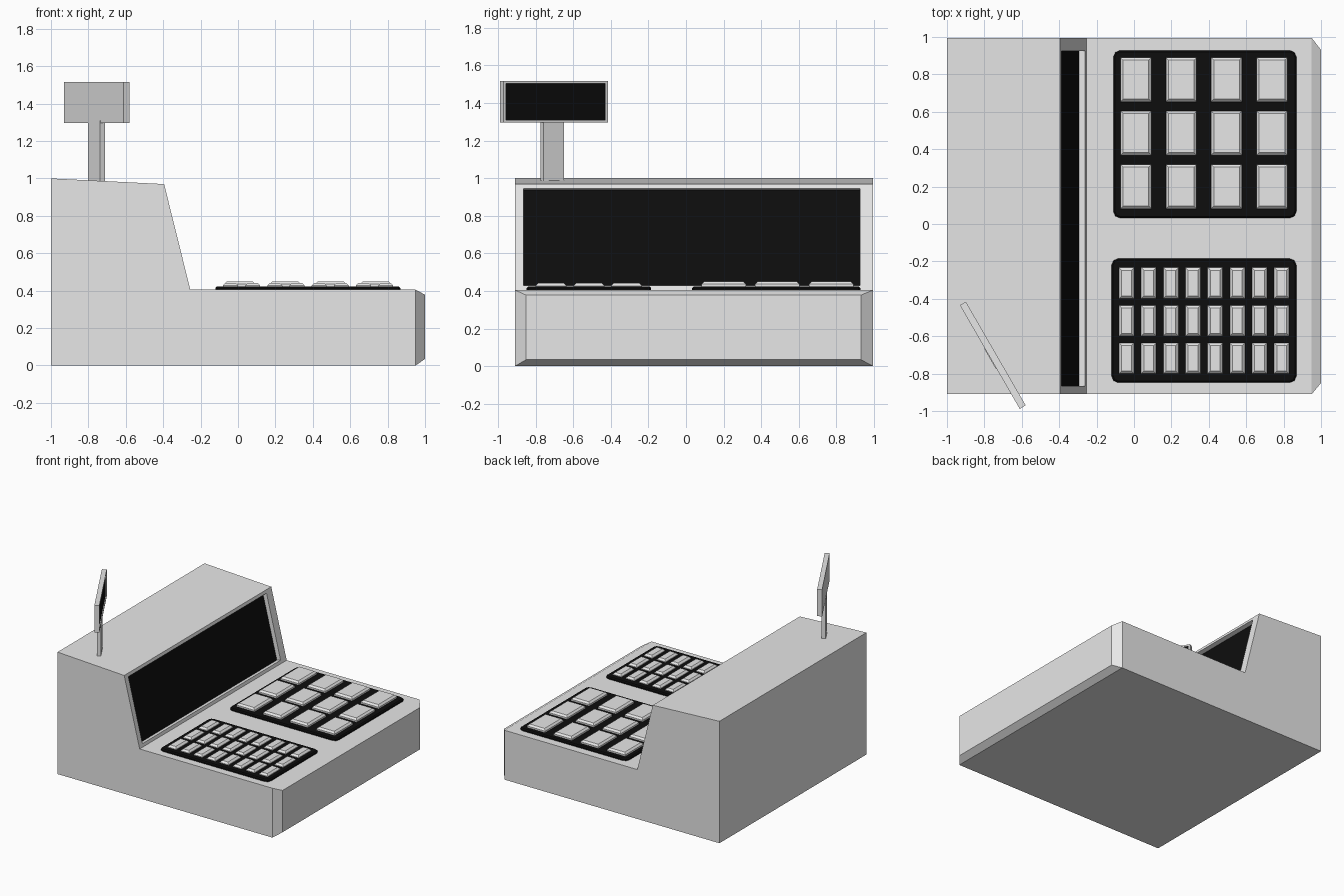
import bpy
import bmesh
from math import radians
from mathutils import Matrix, Vector

if "Cube" in bpy.data.objects:
    bpy.data.objects.remove(bpy.data.objects["Cube"])


def material(name, value):
    mat = bpy.data.materials.new(name)
    mat.use_nodes = True
    colour = (value, value, value, 1)
    mat.diffuse_color = colour
    mat.node_tree.nodes["Principled BSDF"].inputs["Base Color"].default_value = colour
    return mat


GREY = material("light grey casing", 0.8)
BLACK = material("black panel", 0.004)


def finish(name, bm, mats):
    bmesh.ops.recalc_face_normals(bm, faces=bm.faces[:])
    mesh = bpy.data.meshes.new(name)
    bm.to_mesh(mesh)
    bm.free()
    for mat in mats:
        mesh.materials.append(mat)
    obj = bpy.data.objects.new(name, mesh)
    bpy.context.collection.objects.link(obj)
    return obj


def box(bm, size, centre):
    matrix = Matrix.Translation(centre) @ Matrix.Diagonal((*size, 1))
    return bmesh.ops.create_cube(bm, size=1, matrix=matrix)["verts"]


def inset(bm, face, low, high, place):
    """Inset a face; place(y, z) gives each new corner from the y and z bounds."""
    bmesh.ops.inset_individual(bm, faces=[face], thickness=0.005)
    mid = face.calc_center_median()
    for v in face.verts:
        y = low[0] if v.co.y < mid.y else high[0]
        z = low[1] if v.co.z < mid.z else high[1]
        v.co = place(y, z)


def recess(bm, face, depth):
    """Push a face inwards with straight walls and paint it black."""
    face.normal_update()
    normal = face.normal.copy()
    bmesh.ops.inset_individual(bm, faces=[face], thickness=0)
    for v in face.verts:
        v.co -= normal * depth
    face.material_index = 1


# Casing: side profile pulled across the width
profile = [(-1, 0), (-1, 1), (-0.395, 0.97), (-0.255, 0.405), (0.95, 0.405), (0.95, 0)]
bm = bmesh.new()
side = bm.faces.new([bm.verts.new((x, -0.91, z)) for x, z in profile])
pulled = bmesh.ops.extrude_face_region(bm, geom=[side], use_keep_orig=True)["geom"]
for v in pulled:
    if isinstance(v, bmesh.types.BMVert):
        v.co.y = 0.995
bmesh.ops.recalc_face_normals(bm, faces=bm.faces[:])
display = next(f for f in bm.faces if f.normal.x > 0.5 and f.calc_center_median().x < 0)
drawer = next(f for f in bm.faces if f.normal.x > 0.9 and f.calc_center_median().x > 0.9)

# Sloped main screen sunk into the casing
inset(bm, display, (-0.865, 0.43), (0.925, 0.945),
      lambda y, z: Vector((-0.255 - 0.14 * (z - 0.405) / 0.565, y, z)))
recess(bm, display, 0.035)

# Raised drawer front with chamfered rim
inset(bm, drawer, (-0.85, 0.035), (0.93, 0.378), lambda y, z: Vector((1, y, z)))
finish("casing", bm, [GREY, BLACK])


def keypad_base(name, x0, x1, y0, y1):
    bm = bmesh.new()
    box(bm, (x1 - x0, y1 - y0, 0.025), ((x0 + x1) / 2, (y0 + y1) / 2, 0.4105))
    upright = [e for e in bm.edges if abs(e.verts[0].co.z - e.verts[1].co.z) > 0.01]
    bmesh.ops.bevel(bm, geom=upright, offset=0.035, segments=2, profile=0.5, affect="EDGES")
    rim = [e for e in bm.edges if all(v.co.z > 0.42 for v in e.verts)]
    bmesh.ops.bevel(bm, geom=rim, offset=0.008, segments=1, affect="EDGES")
    finish(name, bm, [BLACK])


def key_grid(name, xs, ys, width, length, top):
    bm = bmesh.new()
    for x in xs:
        for y in ys:
            box(bm, (width, length, top - 0.41), (x, y, (top + 0.41) / 2))
    crown = [e for e in bm.edges if all(v.co.z > top - 0.005 for v in e.verts)]
    bmesh.ops.bevel(bm, geom=crown, offset=0.014, segments=1, affect="EDGES")
    finish(name, bm, [GREY])


# Large and small keypads
keypad_base("large_keypad", -0.11, 0.868, 0.032, 0.928)
key_grid("large_keys", [0.01 + 0.2425 * i for i in range(4)],
         [0.2 + 0.286 * i for i in range(3)], 0.165, 0.237, 0.45)
keypad_base("small_keypad", -0.12, 0.868, -0.848, -0.185)
key_grid("small_keys", [-0.04 + 0.1185 * i for i in range(8)],
         [-0.718 + 0.201 * i for i in range(3)], 0.08, 0.165, 0.442)


# Customer display: turned pole and sign with a sunken screen
TURN = radians(30)
bm = bmesh.new()
box(bm, (0.031, 0.126, 0.36), (0, 0, 0))
pole = finish("display_pole", bm, [GREY])
pole.location = (-0.757, -0.712, 1.13)
pole.rotation_euler.z = TURN

bm = bmesh.new()
box(bm, (0.037, 0.64, 0.22), (0, 0, 0))
bm.normal_update()
front = next(f for f in bm.faces if f.normal.x > 0.9)
inset(bm, front, (-0.306, -0.097), (0.306, 0.097), lambda y, z: Vector((0.0185, y, z)))
recess(bm, front, 0.008)
sign = finish("customer_display", bm, [GREY, BLACK])
sign.location = (-0.755, -0.702, 1.406)
sign.rotation_euler.z = TURN
